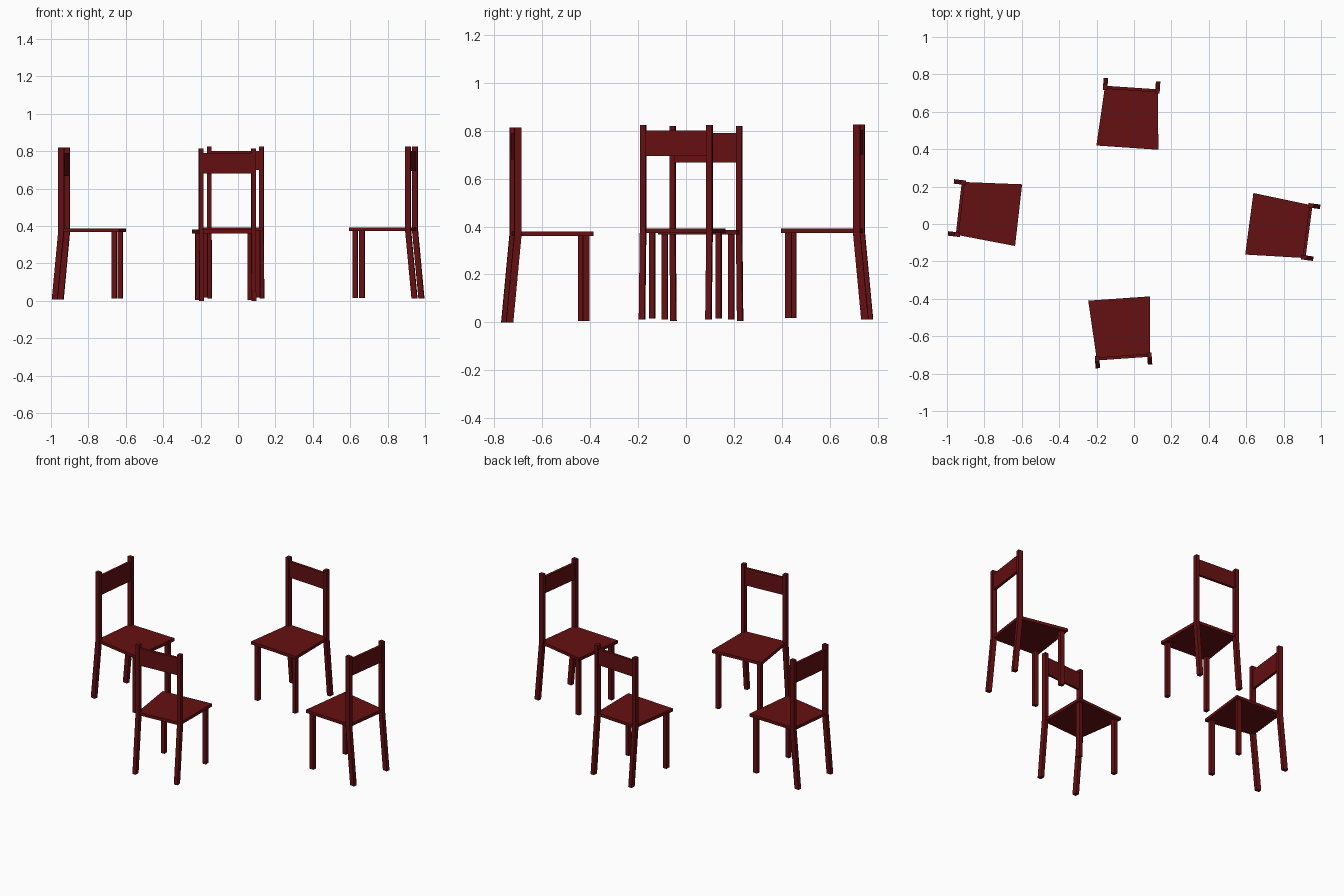
import bpy, bmesh, math
from mathutils import Matrix

if "Cube" in bpy.data.objects:
    bpy.data.objects.remove(bpy.data.objects["Cube"])

wood = bpy.data.materials.new("dark red wood")
wood.diffuse_color = (0.13, 0.005, 0.006, 1)
wood.use_nodes = True
wood.node_tree.nodes["Principled BSDF"].inputs["Base Color"].default_value = wood.diffuse_color

LEG_X = 0.14           # half spacing of legs and posts
POST_Y = 0.154         # back post centre line
LW, LD = 0.024, 0.030  # leg section


def loft(name, rings, place):
    """Quad-section solid through rings of four points."""
    bm = bmesh.new()
    vs = [[bm.verts.new(p) for p in r] for r in rings]
    bm.faces.new(vs[0])
    bm.faces.new(vs[-1])
    for a, b in zip(vs, vs[1:]):
        for i in range(4):
            j = (i + 1) % 4
            bm.faces.new((a[i], a[j], b[j], b[i]))
    bmesh.ops.recalc_face_normals(bm, faces=bm.faces)
    me = bpy.data.meshes.new(name)
    bm.to_mesh(me)
    bm.free()
    me.materials.append(wood)
    ob = bpy.data.objects.new(name, me)
    ob.matrix_world = place
    bpy.context.collection.objects.link(ob)


def rect(x, y, z, w, d):
    return [(x + sx * w / 2, y + sy * d / 2, z)
            for sx, sy in ((-1, -1), (1, -1), (1, 1), (-1, 1))]


def chair(label, x, y, z, angle, rail_low, rail_high):
    place = Matrix.Translation((x, y, z)) @ Matrix.Rotation(math.radians(angle), 4, 'Z')
    # trapezoid seat, wider at the front
    seat = [(-0.166, -0.16), (0.166, -0.16), (0.142, 0.16), (-0.142, 0.16)]
    loft(label + "_seat", [[(px, py, h) for px, py in seat] for h in (0.361, 0.380)], place)
    for side, s in (("left", -1), ("right", 1)):
        # straight front leg
        loft(f"{label}_front_leg_{side}",
             [rect(s * LEG_X, -0.131, h, LW, 0.028) for h in (0.005, 0.365)], place)
        # back post: upright above the seat, raked leg below
        loft(f"{label}_back_post_{side}",
             [rect(s * LEG_X, POST_Y + dy, h, LW, LD)
              for dy, h in ((0.035, 0), (0, 0.370), (0, 0.813))], place)
    # back rail between the posts
    loft(label + "_back_rail",
         [rect(0, POST_Y, h - z, 2 * LEG_X, 0.016) for h in (rail_low, rail_high)], place)


chair("rear_chair", -0.0245, 0.568, 0.012, -3.9, 0.700, 0.802)
chair("left_chair", -0.776, 0.0655, 0.006, 83.5, 0.668, 0.790)
chair("front_chair", -0.068, -0.558, 0.0, 184, 0.680, 0.790)
chair("right_chair", 0.775, -0.020, 0.011, -97.6, 0.695, 0.800)
